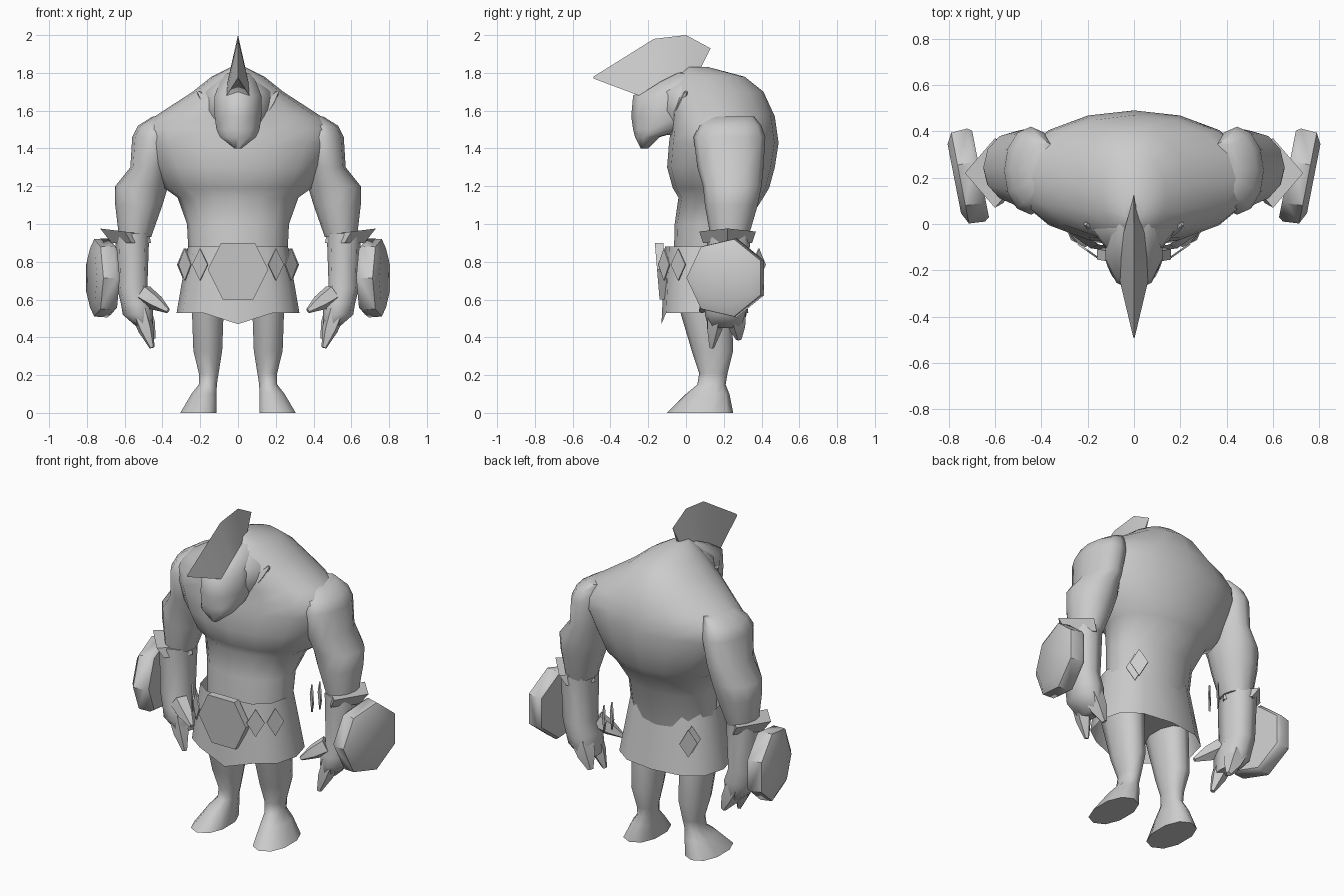
import bpy, bmesh, math
from mathutils import Matrix, Vector

cube = bpy.data.objects.get("Cube")
if cube:
    bpy.data.objects.remove(cube)

shade = (.6, .6, .6, 1)
grey = bpy.data.materials.new("plain_grey")
grey.use_nodes = True
grey.diffuse_color = shade
grey.node_tree.nodes["Principled BSDF"].inputs["Base Color"].default_value = shade


def finish(name, bm, angle):
    """Turn a bmesh into an object with outward normals and smooth shading."""
    bmesh.ops.recalc_face_normals(bm, faces=bm.faces)
    mesh = bpy.data.meshes.new(name)
    bm.to_mesh(mesh)
    bm.free()
    mesh.materials.append(grey)
    obj = bpy.data.objects.new(name, mesh)
    bpy.context.collection.objects.link(obj)
    bpy.ops.object.select_all(action="DESELECT")
    obj.select_set(True)
    bpy.context.view_layer.objects.active = obj
    bpy.ops.object.shade_smooth_by_angle(angle=math.radians(angle))


def skin(name, rings, caps=True, angle=60, matrix=None, side=1):
    """Join equal rings of points into a tube; side=-1 mirrors it."""
    bm = bmesh.new()
    loops = [[bm.verts.new(point) for point in points] for points in rings]
    for lower, upper in zip(loops, loops[1:]):
        for i in range(len(lower)):
            bm.faces.new((lower[i - 1], lower[i], upper[i], upper[i - 1]))
    if caps:
        bm.faces.new(loops[0])
        bm.faces.new(loops[-1])
    if matrix:
        bm.transform(matrix)
    bm.transform(Matrix.Diagonal((side, 1, 1, 1)))
    finish(name, bm, angle)


def ring(height, left, right, front, back, count=12, power=2):
    """Rounded outline that fills the given x and y range at a height."""
    points = []
    for i in range(count):
        turn = math.tau * i / count - math.pi / 2
        across, along = (math.copysign(abs(value) ** (2 / power), value)
                         for value in (math.cos(turn), math.sin(turn)))
        points.append(Vector(((left + right + across * (right - left)) / 2,
                              (front + back + along * (back - front)) / 2, height)))
    return points


def loft(name, sections, count=12, power=2, **options):
    skin(name, [ring(*section, count, power) for section in sections], **options)


def centred(rows):
    """Sections symmetric about the middle: height, half width, front, back."""
    return [(height, -half, half, front, back) for height, half, front, back in rows]


def round_rows(rows):
    """Circular sections: height and radius."""
    return centred((height, radius, -radius, radius) for height, radius in rows)


def spike(name, base, tip, radius, side):
    """Tapered finger from base to tip."""
    base, tip = Vector(base), Vector(tip)
    aim = (tip - base).to_track_quat("Z", "Y").to_matrix().to_4x4()
    length = (tip - base).length
    rows = round_rows([(0, radius), (length / 2, radius * .8), (length, radius / 4)])
    loft(name, rows, count=5, matrix=Matrix.Translation(base) @ aim, side=side)


def placed(location, turn):
    """Move to a location after turning about the upright axis."""
    return Matrix.Translation(location) @ Matrix.Rotation(math.radians(turn), 4, "Z")


# Hunched torso
loft("torso", centred([
    (.6, .25, -.07, .26), (1, .27, -.06, .32), (1.14, .32, -.04, .41), (1.19, .39, -.07, .44),
    (1.3, .45, -.1, .47), (1.43, .52, -.09, .49), (1.5, .52, -.08, .48), (1.57, .44, -.08, .47),
    (1.7, .24, -.1, .41), (1.78, .14, -.05, .31), (1.83, .04, 0, .12)]), count=16)

# Neck between head and hump
loft("neck", centred([(1.47, .13, -.1, .2), (1.6, .19, -.15, .2),
                      (1.7, .18, -.15, .2), (1.8, .08, -.05, .2)]), count=10)

# Head with a jutting jaw
loft("head", centred([
    (1.4, .02, -.24, -.2), (1.46, .1, -.27, -.14), (1.5, .12, -.28, 0),
    (1.57, .13, -.29, .1), (1.68, .13, -.28, .1), (1.8, .08, -.06, .2)]), count=10)

# Crest: ridge, two lower edges and a hollowed underside at each station
crest = []
for ridge_y, ridge_z, edge_y, edge_z, half in (
        (-.49, 1.78, -.49, 1.77, .003), (-.33, 1.88, -.25, 1.68, .06),
        (-.17, 1.98, -.14, 1.75, .055), (0, 2, -.04, 1.8, .045), (.13, 1.93, .07, 1.81, .01)):
    crest.append([(0, ridge_y, ridge_z), (half, edge_y, edge_z),
                  (0, edge_y, edge_z + half / 3), (-half, edge_y, edge_z)])
skin("crest", crest, angle=50)

# Flared skirt with a pointed front hem
skirt = [ring(*row, power=2.5) for row in centred([(.88, .265, -.11, .28), (.53, .325, -.13, .33)])]
skirt[0][6].z -= .04
skirt[-1][0].z -= .06
skin("skirt", skirt, caps=False, angle=50)

# Six-sided buckle plate, leaning in at the bottom
buckle = []
for depth in (-.165, -.12):
    half_plate = [(.09, .9), (.16, .76), (.08, .6)]
    corners = half_plate + [(-x, z) for x, z in reversed(half_plate)]
    buckle.append([(x, depth + (.9 - z) / 12, z) for x, z in corners])
skin("buckle", buckle, angle=20)

for side, label in ((1, "left"), (-1, "right")):
    # Diamond studs around the belt, two hanging off the back
    for name, x, y, turn in (("front", .2, -.115, 35), ("side", .28, -.04, 50),
                             ("rear", .27, .33, 135), ("outer_rear", .285, .385, 135)):
        stud = [[(.05, depth, 0), (0, depth, .085), (-.05, depth, 0), (0, depth, -.085)]
                for depth in (-.004, .004)]
        skin(f"{label}_{name}_stud", stud, angle=20, matrix=placed((x, y, .785), turn), side=side)

    # Leg and foot
    loft(f"{label}_leg", [
        (0, .11, .31, -.1, .25), (.1, .11, .25, 0, .23), (.15, .11, .21, .06, .21),
        (.21, .1, .21, .07, .22), (.33, .08, .24, .03, .25), (.6, .07, .25, -.05, .24)],
        count=10, power=2.2, side=side)

    # Upper arm with a sloping shoulder
    loft(f"{label}_arm", [
        (.93, .46, .63, .13, .33), (1.1, .4, .65, .1, .38), (1.2, .37, .65, .09, .4),
        (1.3, .36, .57, .06, .41), (1.46, .33, .56, .04, .42), (1.52, .33, .53, .07, .4),
        (1.57, .33, .45, .13, .36)], side=side)

    # Forearm and palm
    loft(f"{label}_forearm", [
        (.95, .47, .65, .11, .34), (.66, .48, .64, .11, .33), (.58, .45, .62, .1, .33),
        (.52, .45, .61, .1, .32), (.45, .45, .53, .12, .3)], count=8, power=2.6, side=side)

    # Square flared cuff, raised on its outer corner
    cuff = [ring(.9, .46, .67, .09, .35, 4), ring(.96, .47, .73, .07, .37, 4)]
    for corner in cuff[-1]:
        corner.z += (corner.x - .6) / 8
    skin(f"{label}_cuff", cuff, angle=20, side=side)

    # Thumb and fingers
    spike(f"{label}_thumb", (.5, .15, .63), (.37, .08, .54), .055, side)
    spike(f"{label}_front_finger", (.52, .16, .54), (.455, .135, .345), .055, side)
    spike(f"{label}_back_finger", (.52, .26, .54), (.45, .28, .39), .065, side)

    # Thick angled shield on the forearm
    loft(f"{label}_shield", round_rows([(-.055, .2), (-.035, .215), (.035, .21), (.06, .16)]),
         count=7, angle=50, side=side,
         matrix=placed((.718, .215, .715), -11) @ Matrix.Rotation(math.pi / 2, 4, "Y"))

    # Small ear fin
    spike(f"{label}_ear", (.14, -.03, 1.6), (.21, 0, 1.7), .035, side)
